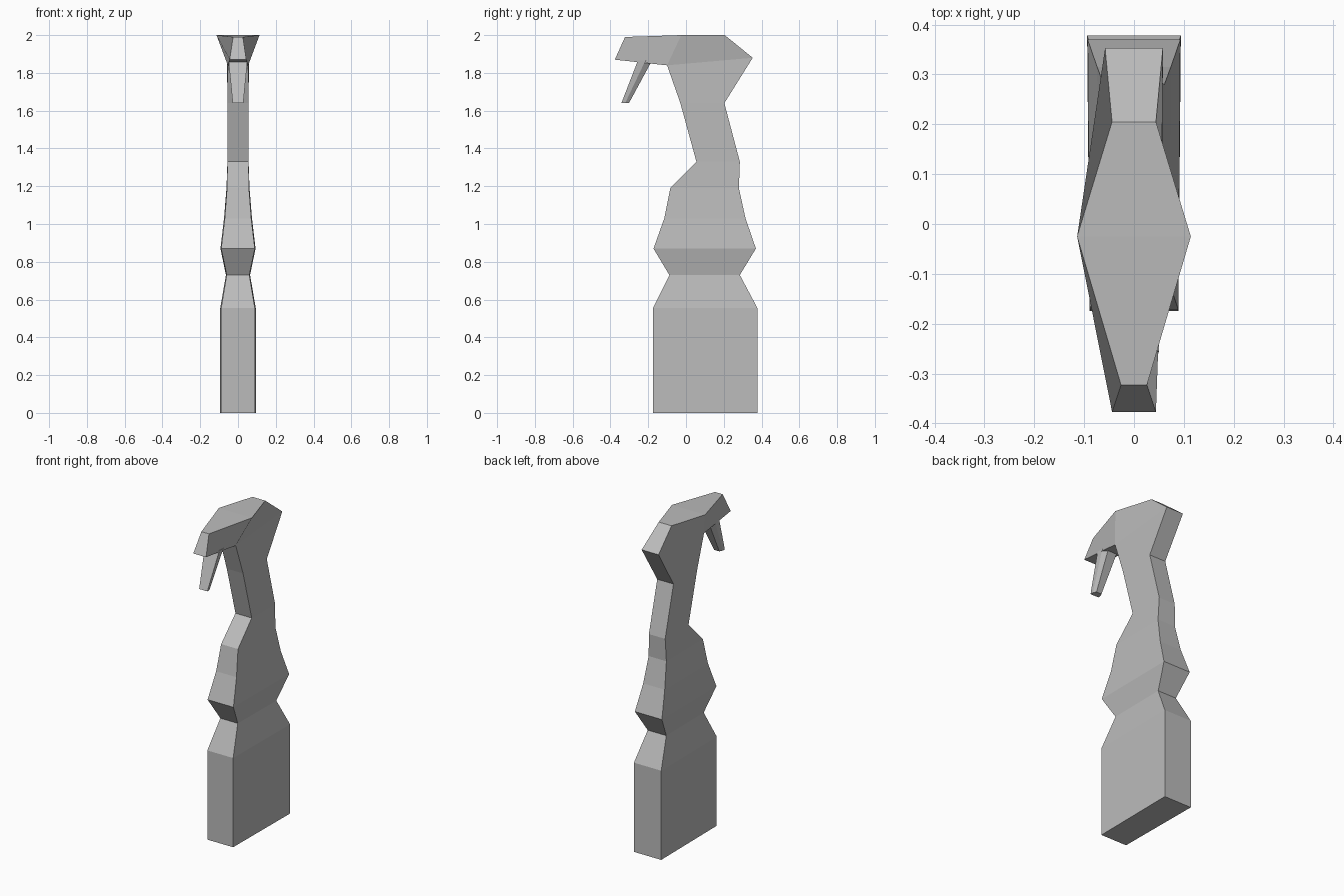
import bpy
import bmesh

cube = bpy.data.objects.get("Cube")
if cube:
    bpy.data.objects.remove(cube)

grey = bpy.data.materials.new("plain_grey")
colour = (0.5, 0.5, 0.5, 1)
grey.use_nodes = True
grey.diffuse_color = colour
grey.node_tree.nodes["Principled BSDF"].inputs["Base Color"].default_value = colour


def finish(name, bm):
    bmesh.ops.recalc_face_normals(bm, faces=bm.faces)
    mesh = bpy.data.meshes.new(name)
    bm.to_mesh(mesh)
    bm.free()
    mesh.materials.append(grey)
    bpy.context.collection.objects.link(bpy.data.objects.new(name, mesh))


def ring(bm, front, back):
    """Four corners from mirrored front and back (half width, y, z) points."""
    (a, ya, za), (b, yb, zb) = front, back
    return [bm.verts.new(p) for p in ((-a, ya, za), (a, ya, za), (b, yb, zb), (-b, yb, zb))]


def bridge(bm, low, high, skip=()):
    n = len(low)
    for i in range(n):
        if i not in skip:
            j = (i + 1) % n
            bm.faces.new((low[i], low[j], high[j], high[i]))


# Base, body, neck and head in one faceted skin
levels = [
    ((0.089, -0.175, 0), (0.094, 0.378, 0)),
    ((0.089, -0.175, 0.555), (0.094, 0.378, 0.555)),
    ((0.060, -0.088, 0.73), (0.064, 0.285, 0.73)),
    ((0.089, -0.172, 0.87), (0.093, 0.37, 0.87)),
    ((0.070, -0.115, 1.03), (0.074, 0.315, 1.03)),
    ((0.058, -0.083, 1.19), (0.061, 0.28, 1.19)),
    ((0.056, 0.055, 1.33), (0.056, 0.285, 1.33)),
    ((0.056, -0.03, 1.64), (0.056, 0.203, 1.64)),
    ((0.054, -0.10, 1.84), (0.058, 0.353, 1.88)),
    ((0.114, -0.025, 2), (0.044, 0.205, 2)),
]
bm = bmesh.new()
rings = [ring(bm, *level) for level in levels]
for low, high in zip(rings, rings[1:]):
    # the front of the head stays open for the snout
    bridge(bm, low, high, skip=(0,) if high is rings[-1] else ())
bm.faces.new(rings[0])
bm.faces.new(rings[-1])

# Snout grows out of the open front of the head
root = rings[-2][:2] + rings[-1][1::-1]
tip = ring(bm, (0.044, -0.377, 1.87), (0.026, -0.323, 1.99))
bridge(bm, root, tip)
bm.faces.new(tip)
finish("body_and_head", bm)

# Lower jaw: tapered six-sided prong
bm = bmesh.new()
jaw = []
for z, front, middle, back, wide, narrow in (
        (1.64, -0.342, -0.322, -0.302, 0.028, 0.018),
        (1.865, -0.255, -0.215, -0.180, 0.050, 0.032)):
    jaw.append([bm.verts.new((x, y, z)) for x, y in (
        (-wide, front), (wide, front), (wide, middle),
        (narrow, back), (-narrow, back), (-wide, middle))])
bridge(bm, *jaw)
for end in jaw:
    bm.faces.new(end)
finish("lower_jaw", bm)
